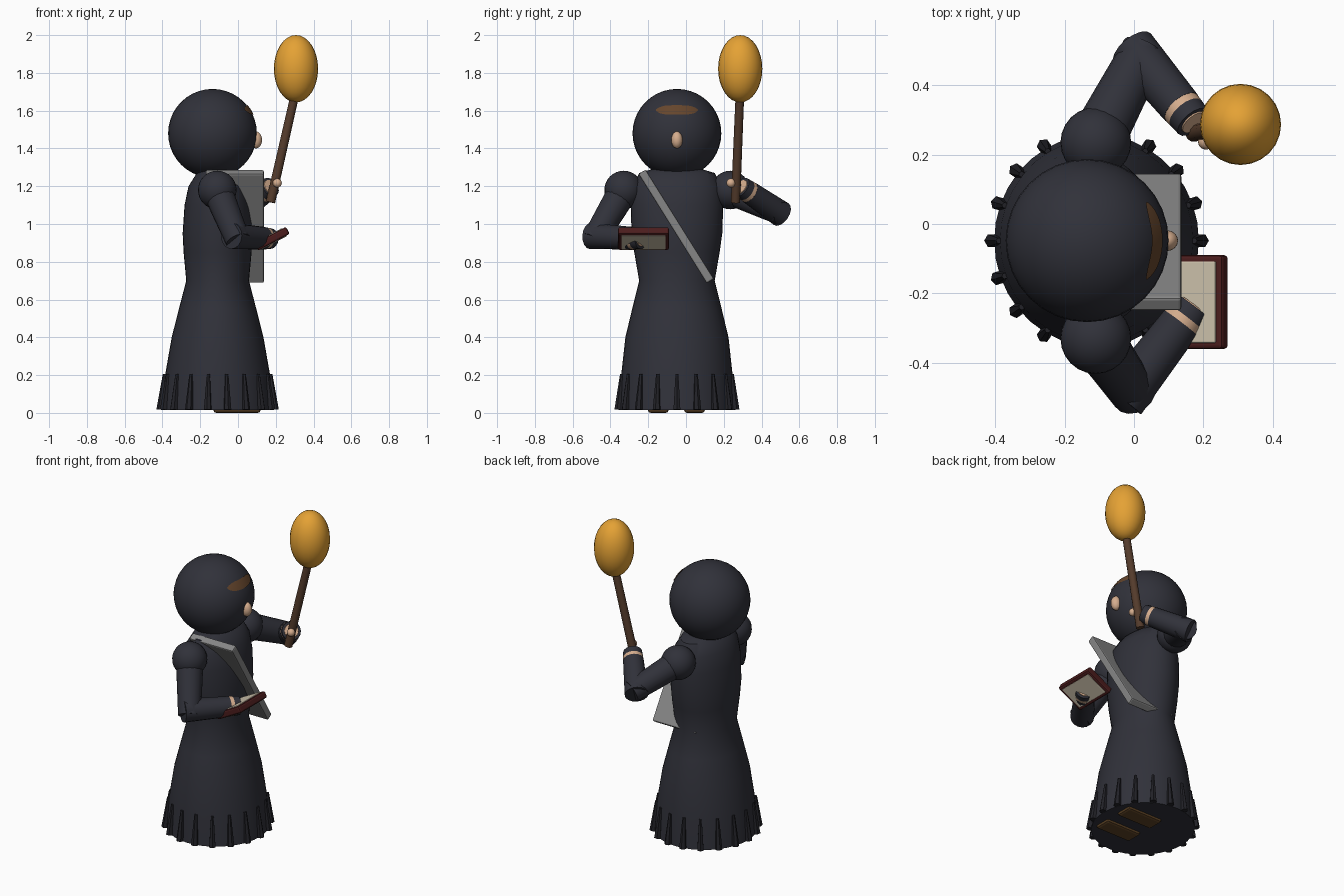
import bpy
import bmesh
from math import sin, cos, pi, radians
from mathutils import Vector

cube = bpy.data.objects.get("Cube")
if cube:
    bpy.data.objects.remove(cube, do_unlink=True)


def material(name, r, g, b):
    m = bpy.data.materials.new(name)
    m.use_nodes = True
    m.diffuse_color = (r, g, b, 1)
    m.node_tree.nodes["Principled BSDF"].inputs["Base Color"].default_value = (r, g, b, 1)
    return m


ROBE = material("dark cloth", .03, .031, .042)
HEM = material("hem cloth", .016, .016, .021)
SKIN = material("skin", .67, .42, .27)
HAIR = material("hair brown", .13, .06, .025)
WOOD = material("wood", .09, .045, .025)
SHOE = material("shoe leather", .11, .055, .018)
FLAME = material("flame orange", .78, .36, .035)
GREY = material("grey sash", .24, .24, .24)
COVER = material("maroon cover", .07, .012, .012)
PAGE = material("cream page", .62, .55, .42)


def finish(name, bm, mat, smooth=True):
    bmesh.ops.recalc_face_normals(bm, faces=bm.faces)
    mesh = bpy.data.meshes.new(name)
    bm.to_mesh(mesh)
    bm.free()
    mesh.materials.append(mat)
    ob = bpy.data.objects.new(name, mesh)
    bpy.context.collection.objects.link(ob)
    if smooth:
        bpy.ops.object.select_all(action='DESELECT')
        ob.select_set(True)
        bpy.context.view_layer.objects.active = ob
        bpy.ops.object.shade_smooth_by_angle(angle=radians(40))
    return ob


def ball(name, centre, radii, mat, segments=32, rings=20):
    bm = bmesh.new()
    bmesh.ops.create_uvsphere(bm, u_segments=segments, v_segments=rings, radius=1)
    bmesh.ops.scale(bm, vec=radii, verts=bm.verts)
    bmesh.ops.translate(bm, vec=centre, verts=bm.verts)
    return finish(name, bm, mat)


def rod(name, a, b, r1, r2, mat, sides=16):
    a, b = Vector(a), Vector(b)
    bm = bmesh.new()
    bmesh.ops.create_cone(bm, cap_ends=True, segments=sides, radius1=r1, radius2=r2,
                          depth=(b - a).length)
    turn = (b - a).to_track_quat('Z', 'Y').to_matrix()
    bmesh.ops.rotate(bm, matrix=turn, verts=bm.verts)
    bmesh.ops.translate(bm, vec=(a + b) / 2, verts=bm.verts)
    return finish(name, bm, mat)


def box(name, centre, size, mat, rot=(0, 0, 0), bevel=.01):
    bm = bmesh.new()
    bmesh.ops.create_cube(bm, size=1)
    bmesh.ops.scale(bm, vec=size, verts=bm.verts)
    ob = finish(name, bm, mat, False)
    ob.location, ob.rotation_euler = centre, rot
    if bevel:
        mod = ob.modifiers.new("soft edge", 'BEVEL')
        mod.width, mod.segments = bevel, 2
    return ob


CX, CY = -.108, -.048

# Robe: stacked elliptical rings of (height, half depth, half width)
profile = [(.015, .295, .306), (.2, .278, .295), (.4, .243, .273), (.55, .205, .237),
           (.7, .166, .2), (.85, .18, .226), (.95, .185, .24), (1.1, .175, .245),
           (1.2, .154, .235), (1.27, .11, .2), (1.3, .05, .1)]
bm = bmesh.new()
SIDES = 36
rings = []
for z, rx, ry in profile:
    rings.append([bm.verts.new((CX + rx * cos(2 * pi * i / SIDES),
                                CY + ry * sin(2 * pi * i / SIDES), z)) for i in range(SIDES)])
for low, high in zip(rings, rings[1:]):
    for i in range(SIDES):
        j = (i + 1) % SIDES
        bm.faces.new((low[i], low[j], high[j], high[i]))
bm.faces.new(rings[0][::-1])
bm.faces.new(rings[-1])
finish("robe", bm, ROBE)

# Hem folds all around the skirt
for i in range(18):
    c, s = cos(i * pi / 9), sin(i * pi / 9)
    rod("hem_fold", (CX + .303 * c, CY + .315 * s, .017),
        (CX + .281 * c, CY + .297 * s, .205), .021, .009, HEM, 6)

# Shoes
for side, y in (("right", -.147), ("left", .045)):
    box(side + "_shoe", (-.005, y, .035), (.25, .11, .07), SHOE, bevel=.015)

# Hooded head and nose
HEAD = Vector((-.135, CY, 1.48))
ball("hood", HEAD, (.235, .235, .235), ROBE)
ball("nose", (.095, CY, 1.445), (.032, .03, .045), SKIN, 16, 12)

# Fringe: thin tapered strip hugging the hood
bm = bmesh.new()
cols = 16
strip = []
for i in range(cols + 1):
    t = 2 * i / cols - 1
    az = radians(33) * t
    half = radians(6) * (1 - t ** 4) + radians(1)
    row = []
    for k in (-1, 0, 1):
        el = radians(31.5) + half * k
        row.append(bm.verts.new(HEAD + .239 * Vector((cos(el) * cos(az),
                                                      cos(el) * sin(az), sin(el)))))
    strip.append(row)
for a, b in zip(strip, strip[1:]):
    for k in range(2):
        bm.faces.new((a[k], b[k], b[k + 1], a[k + 1]))
finish("hair_fringe", bm, HAIR)


# Arms: shoulder ball, two sleeves, a band of skin, cuff and hand
def arm(side, shoulder, elbow, wrist):
    s, e, w = Vector(shoulder), Vector(elbow), Vector(wrist)
    d = (w - e).normalized()
    ball(side + "_shoulder", s, (.102, .102, .102), ROBE, 24, 16)
    rod(side + "_upper_sleeve", s, e + (e - s).normalized() * .03, .08, .066, ROBE)
    rod(side + "_forearm_sleeve", e - d * .04, w, .069, .06, ROBE)
    rod(side + "_wrist", w, w + d * .022, .059, .058, SKIN)
    rod(side + "_cuff", w + d * .022, w + d * .06, .058, .055, ROBE)
    rod(side + "_hand", w + d * .05, w + d * .064, .045, .04, SKIN)


arm("right", (-.11, -.33, 1.18), (-.01, -.475, .935), (.135, -.285, .925))
arm("left", (-.11, .235, 1.18), (.018, .478, 1.07), (.137, .335, 1.168))
ball("left_thumb", (.208, .238, 1.217), (.024, .024, .024), SKIN, 12, 8)

# Torch
rod("torch_handle", (.172, .262, 1.115), (.305, .286, 1.7), .025, .023, WOOD, 12)
ball("torch_flame", (.307, .287, 1.822), (.117, .117, .178), FLAME, 24, 16)

# Diagonal sash slab across the body
box("sash", (-.017, -.052, .987), (.307, .045, .682), GREY, (radians(32), 0, 0), .008)

# Open book, tilted upward at the far edge
tilt = (0, radians(-28), 0)
box("book_cover", (.18, -.225, .922), (.19, .27, .042), COVER, tilt, .01)
box("book_pages", (.18, -.225, .922), (.15, .235, .05), PAGE, tilt, .004)
